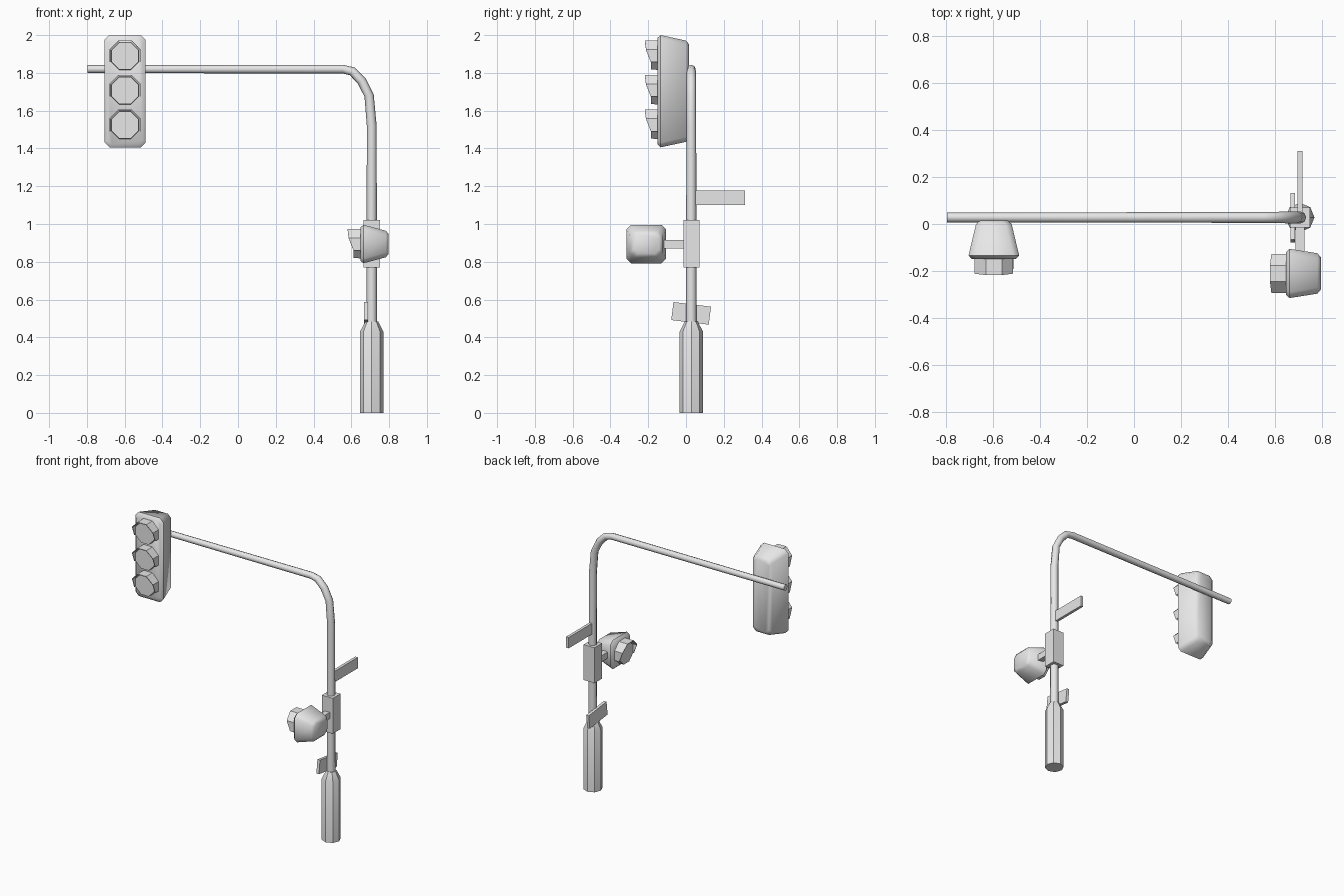
import bpy, bmesh, math
from mathutils import Vector, Matrix

if "Cube" in bpy.data.objects:
    bpy.data.objects.remove(bpy.data.objects["Cube"])

grey = bpy.data.materials.new("light_grey")
grey.diffuse_color = (0.8, 0.8, 0.8, 1)
grey.use_nodes = True
grey.node_tree.nodes["Principled BSDF"].inputs["Base Color"].default_value = grey.diffuse_color


def make(name, bm, smooth=None, matrix=None):
    if matrix:
        bm.transform(matrix)
    bmesh.ops.recalc_face_normals(bm, faces=bm.faces)
    me = bpy.data.meshes.new(name)
    bm.to_mesh(me)
    bm.free()
    me.materials.append(grey)
    ob = bpy.data.objects.new(name, me)
    bpy.context.collection.objects.link(ob)
    if smooth:
        bpy.ops.object.select_all(action='DESELECT')
        ob.select_set(True)
        bpy.context.view_layer.objects.active = ob
        bpy.ops.object.shade_smooth_by_angle(angle=math.radians(smooth))
    return ob


def loft(rings):
    """Closed skin through rings of equal point count."""
    bm = bmesh.new()
    vs = [[bm.verts.new(p) for p in r] for r in rings]
    n = len(vs[0])
    for a, b in zip(vs, vs[1:]):
        for i in range(n):
            j = (i + 1) % n
            bm.faces.new((a[i], a[j], b[j], b[i]))
    bm.faces.new(vs[0])
    bm.faces.new(vs[-1])
    return bm


def box(name, centre, size, tilt=0):
    bm = bmesh.new()
    bmesh.ops.create_cube(bm, size=1)
    m = Matrix.Translation(centre) @ Matrix.Rotation(tilt, 4, 'X') @ Matrix.Diagonal((*size, 1))
    return make(name, bm, matrix=m)


def rounded_rect(hw, hh, c, y):
    pts = []
    for sx, sz in ((1, 1), (-1, 1), (-1, -1), (1, -1)):
        p = [Vector((sx * hw, y, sz * (hh - c))), Vector((sx * (hw - c), y, sz * hh))]
        pts += p if sx * sz > 0 else p[::-1]
    return pts


def octagon(r, y, zc):
    return [Vector((r * math.cos(a), y, zc + r * math.sin(a)))
            for a in (math.radians(22.5 + 45 * i) for i in range(8))]


def signal(name, hw, hh, back_w, back_h, depth, lamps, matrix):
    """Tapered housing facing -y, its front at y = 0, with hooded lamps."""
    c = 0.025
    make(name + "_housing", loft([
        rounded_rect(hw - 0.014, hh - 0.014, c, 0),
        rounded_rect(hw, hh, c, 0.016),
        rounded_rect(back_w + 0.006, back_h + 0.006, c, depth - 0.015),
        rounded_rect(back_w - 0.012, back_h - 0.012, c, depth)]), 50, matrix)
    for i, z in enumerate(lamps):
        make(f"{name}_lamp_{i + 1}",
             loft([octagon(0.08, 0.002, z), octagon(0.078, -0.036, z)]), None, matrix)
        # hood over the upper part of the lamp
        bm = bmesh.new()
        prev = None
        for ang, d in ((-112.5, 0.036), (-67.5, 0.062), (-22.5, 0.068),
                       (22.5, 0.068), (67.5, 0.062), (112.5, 0.036)):
            a = math.radians(ang)
            x, zz = 0.087 * math.sin(a), z + 0.087 * math.cos(a)
            cur = (bm.verts.new((x, 0.002, zz)), bm.verts.new((x, -d, zz)))
            if prev:
                bm.faces.new((prev[0], prev[1], cur[1], cur[0]))
            prev = cur
        hood = make(f"{name}_hood_{i + 1}", bm, None, matrix)
        mod = hood.modifiers.new("thickness", 'SOLIDIFY')
        mod.thickness = 0.005
        mod.offset = 0


PX, PY = 0.708, 0.028

# mast and arm: swept octagon along a bent path
path = [(PX, 0.44), (PX, 1.52), (0.694, 1.68), (0.655, 1.757), (0.605, 1.808),
        (0.555, 1.82), (-0.798, 1.82)]
radii = [0.028, 0.026, 0.025, 0.025, 0.024, 0.023, 0.021]
rings = []
for i, (x, z) in enumerate(path):
    a, b = path[max(i - 1, 0)], path[min(i + 1, len(path) - 1)]
    t = Vector((b[0] - a[0], 0, b[1] - a[1])).normalized()
    nrm = Vector((t.z, 0, -t.x))
    rings.append([Vector((x, PY, z)) + radii[i] * (math.cos(k * math.pi / 4) * nrm
                  + math.sin(k * math.pi / 4) * Vector((0, 1, 0))) for k in range(8)])
make("mast_and_arm", loft(rings), 50)

# base sleeve with a conical shoulder
make("mast_base", loft([[Vector((PX + r * math.cos(k * math.pi / 4),
                                 PY + r * math.sin(k * math.pi / 4), z)) for k in range(8)]
                        for z, r in ((0, 0.062), (0.43, 0.062), (0.485, 0.034))]), 30)

# control box, bracket and sign plates
box("control_box", (PX, PY, 0.895), (0.085, 0.085, 0.25))
box("side_bracket", (PX, -0.06, 0.893), (0.038, 0.12, 0.044))
box("upper_sign", (PX, 0.175, 1.138), (0.02, 0.274, 0.077))
box("lower_sign", (0.677, 0.027, 0.527), (0.02, 0.2, 0.096), math.radians(-7))

# three-lamp overhead signal and single-lamp side signal facing -x
signal("overhead_signal", 0.108, 0.297, 0.07, 0.262, 0.165, (0.187, 0.004, -0.179),
       Matrix.Translation((-0.598, -0.15, 1.703)))
signal("side_signal", 0.105, 0.102, 0.08, 0.064, 0.15, (-0.002,),
       Matrix.Translation((0.648, -0.211, 0.894)) @ Matrix.Rotation(-math.pi / 2, 4, 'Z'))
